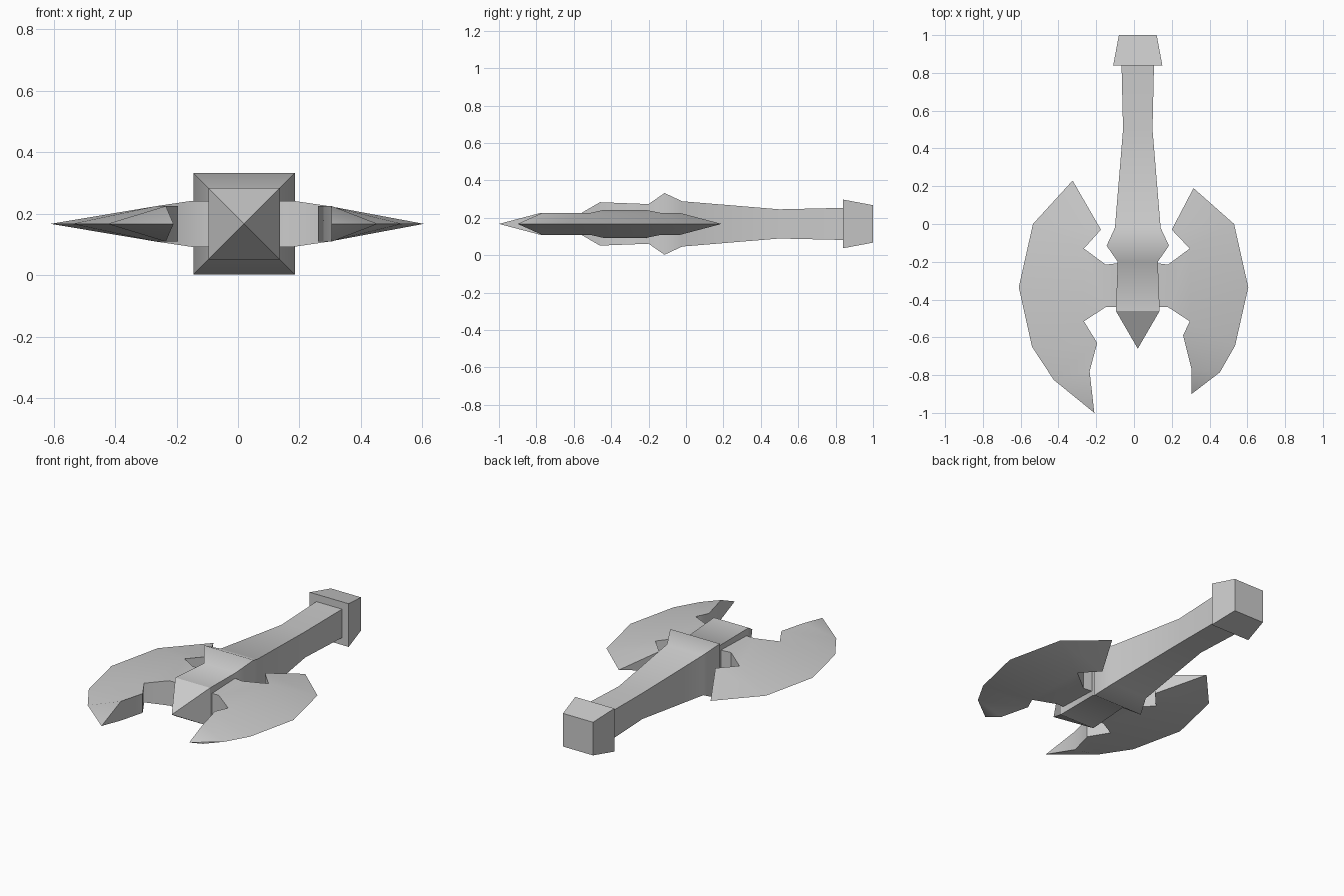
import bpy, bmesh
from math import radians
from mathutils import Vector

cube = bpy.data.objects.get("Cube")
if cube:
    bpy.data.objects.remove(cube, do_unlink=True)

CX, CZ = 0.02, 0.167   # axis of the handle

grey = bpy.data.materials.new("plain grey")
grey.use_nodes = True
grey.diffuse_color = (0.6, 0.6, 0.6, 1)
grey.node_tree.nodes["Principled BSDF"].inputs["Base Color"].default_value = (0.6, 0.6, 0.6, 1)


def finish(bm, name, sharp_angle):
    bmesh.ops.recalc_face_normals(bm, faces=bm.faces)
    for f in bm.faces:
        f.smooth = True
    for e in bm.edges:
        if len(e.link_faces) == 2 and e.calc_face_angle() > radians(sharp_angle):
            e.smooth = False
    mesh = bpy.data.meshes.new(name)
    bm.to_mesh(mesh)
    bm.free()
    mesh.materials.append(grey)
    ob = bpy.data.objects.new(name, mesh)
    bpy.context.collection.objects.link(ob)
    return ob


def square_loft(name, sections, sharp_angle):
    """Square cross-sections (y, half width) joined along y; zero width makes a point."""
    bm = bmesh.new()
    rings = []
    for y, r in sections:
        corners = [(-r, -r), (r, -r), (r, r), (-r, r)] if r else [(0, 0)]
        rings.append([bm.verts.new((CX + x, y, CZ + z)) for x, z in corners])
    for a, b in zip(rings, rings[1:]):
        for i in range(4):
            j = (i + 1) % 4
            if len(a) == 1:
                bm.faces.new((a[0], b[i], b[j]))
            else:
                bm.faces.new((a[i], a[j], b[j], b[i]))
    for ring in (rings[0], rings[-1]):
        if len(ring) == 4:
            bm.faces.new(ring)
    return finish(bm, name, sharp_angle)


# Handle with flared collar, pointed tip and pommel
square_loft("handle", [(-0.46, 0.116), (-0.2, 0.106), (-0.115, 0.165), (-0.02, 0.121),
                       (0.5, 0.078), (0.85, 0.086)], 65)
square_loft("tip_spike", [(-0.66, 0), (-0.46, 0.116)], 20)
square_loft("pommel", [(0.84, 0.13), (1.0, 0.1)], 20)


# Blades: thick along the inner outline, sharp along the outer one
STRIPS = ["o0 o1 i0", "i0 o1 i1", "o1 o2 i1", "i1 o2 i6", "i1 i6 i5 i2", "i2 i5 i4 i3",
          "i6 o2 o3", "i6 o3 i7", "i7 o3 o4", "i7 o4 i8", "i8 o4 o5"]


def blade(name, outer, inner):
    bm = bmesh.new()
    edge = {f"o{i}": bm.verts.new((x, y, CZ)) for i, (x, y) in enumerate(outer)}
    sides = []
    for sign in (1, -1):
        v = dict(edge)
        for i, (x, y) in enumerate(inner):
            h = 0.075 if 2 <= i <= 5 else 0.058
            v[f"i{i}"] = bm.verts.new((x, y, CZ + sign * h))
        for strip in STRIPS:
            bm.faces.new([v[k] for k in strip.split()])
        sides.append(v)
    top, low = sides
    # walls along the inner outline, closing to a point at both horns
    for i in range(len(inner) - 1):
        a, b = f"i{i}", f"i{i + 1}"
        bm.faces.new((top[a], top[b], low[b], low[a]))
    for horn, k in (("o0", "i0"), ("o5", "i8")):
        bm.faces.new((edge[horn], top[k], low[k]))
    ob = finish(bm, name, 40)
    # keep the cutting edge crisp
    for e in ob.data.edges:
        if all(i < len(outer) for i in e.vertices):
            e.use_edge_sharp = True
    return ob


blade("left_blade",
      [(0.315, 0.19), (0.53, 0), (0.605, -0.335), (0.535, -0.645), (0.455, -0.785), (0.305, -0.9)],
      [(0.2, -0.03), (0.295, -0.13), (0.18, -0.215), (0.1, -0.205), (0.1, -0.44),
       (0.18, -0.44), (0.295, -0.515), (0.26, -0.59), (0.305, -0.77)])
blade("right_blade",
      [(-0.325, 0.23), (-0.535, 0), (-0.61, -0.335), (-0.54, -0.65), (-0.425, -0.825), (-0.21, -1)],
      [(-0.175, -0.03), (-0.265, -0.13), (-0.15, -0.215), (-0.06, -0.205), (-0.06, -0.44),
       (-0.15, -0.44), (-0.265, -0.515), (-0.195, -0.63), (-0.235, -0.78)])
